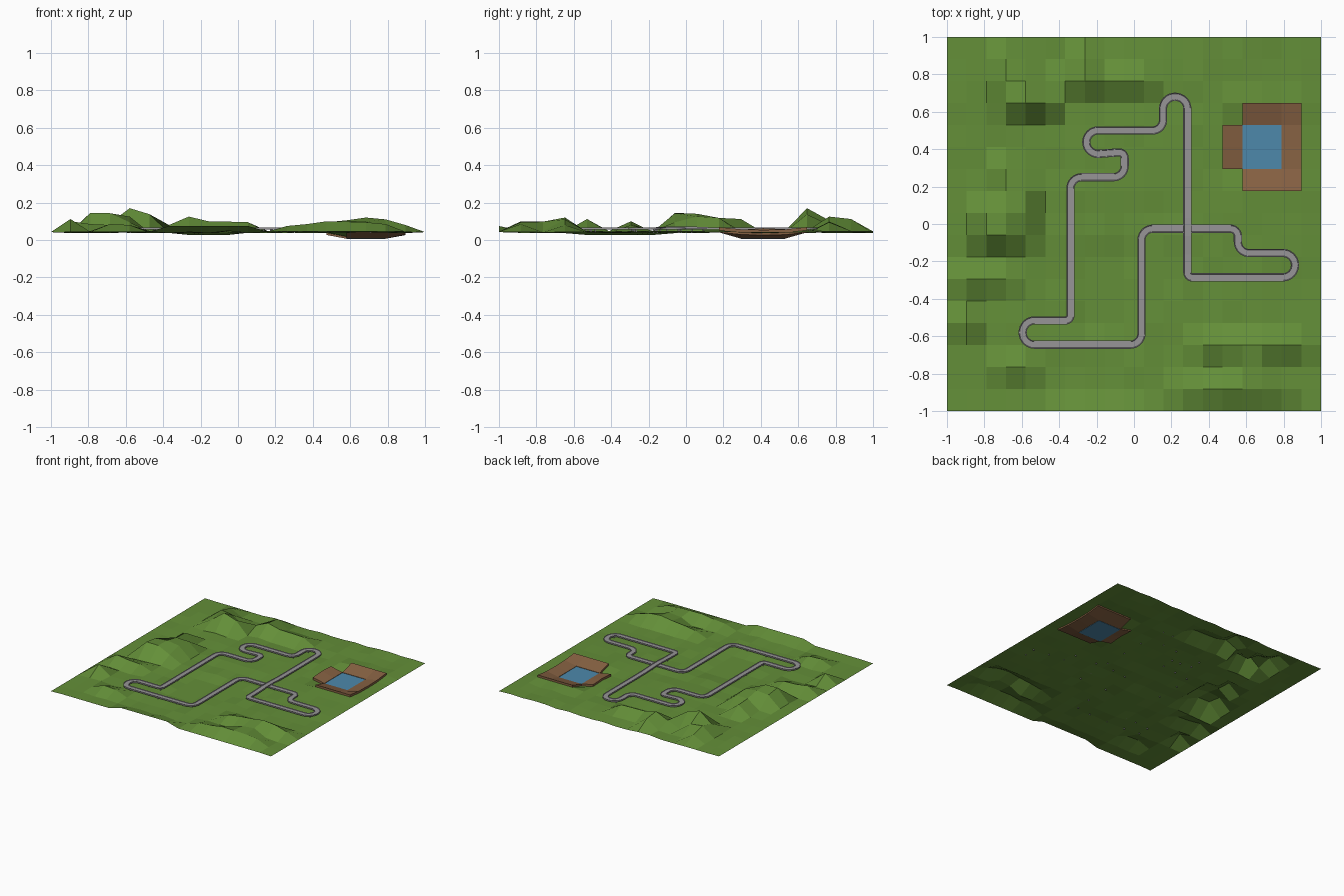
import bpy, bmesh, math, random
from mathutils import Vector

if "Cube" in bpy.data.objects:
    bpy.data.objects.remove(bpy.data.objects["Cube"])

random.seed(4)
NX, NY = 19, 17


def material(name, rgb):
    m = bpy.data.materials.new(name)
    m.diffuse_color = (*rgb, 1)
    m.use_nodes = True
    m.node_tree.nodes["Principled BSDF"].inputs["Base Color"].default_value = m.diffuse_color
    return m


GRASS = material("grass green", (0.127, 0.275, 0.04))
EARTH = material("earth brown", (0.24, 0.12, 0.055))
WATER = material("water blue", (0.075, 0.25, 0.41))
GREY = material("road grey", (0.31, 0.3, 0.31))


def make(name, verts, faces, mat):
    me = bpy.data.meshes.new(name)
    me.from_pydata(verts, [], faces)
    me.materials.append(mat)
    ob = bpy.data.objects.new(name, me)
    bpy.context.collection.objects.link(ob)
    return ob


# Hills as (column, row, height in thousandths), other points are nearly flat
hills = [(4, 14, 170), (5, 14, 138), (3, 14, 90), (3, 15, 120), (4, 15, 105), (7, 15, 125),
         (6, 15, 80), (8, 15, 100), (9, 15, 98), (10, 15, 95), (7, 16, 112), (3, 16, 90),
         (2, 8, 145), (3, 8, 143), (2, 9, 130), (3, 9, 140), (4, 9, 125), (3, 10, 118),
         (4, 10, 118), (3, 11, 112), (4, 8, 95), (1, 4, 112), (1, 6, 100), (2, 6, 85),
         (3, 6, 80), (16, 3, 120), (15, 3, 105), (14, 3, 95), (17, 3, 110), (18, 3, 80),
         (13, 1, 85), (14, 1, 100), (15, 1, 98), (16, 1, 95), (15, 2, 88), (16, 2, 98),
         (17, 1, 85), (3, 2, 85), (4, 2, 80), (13, 3, 80), (12, 1, 75)]
height = {}
for i in range(NX + 1):
    for j in range(NY + 1):
        h = 0.043 + random.uniform(-0.007, 0.006)
        if i in (0, NX):
            h = 0.042
        elif j == 0:
            h = 0.075 if 6 <= i <= 10 else 0.045     # raised front rim
        elif 7 <= i <= 9 and 4 <= j <= 7:
            h = 0.027                                # shallow dip
        if 15 <= i <= 17 and 11 <= j <= 13:
            h = 0.018                                # pond floor
        height[i, j] = h
for i, j, h in hills:
    height[i, j] = h / 1000
for i in (15, 16, 17, 18):
    height[i, 10] = height[i, 14] = 0.052


def point(i, j, dz=0.0):
    return (-1 + 2 * i / NX, -1 + 2 * j / NY, height[i, j] + dz)


def cells_object(name, cells, mat, dz=0.0, thick=0.0):
    """Grid cells of the terrain as flat facets, optionally as a slab."""
    ids, verts, faces = {}, [], []
    for i, j in cells:
        f = []
        for c in ((i, j), (i + 1, j), (i + 1, j + 1), (i, j + 1)):
            if c not in ids:
                ids[c] = len(verts)
                verts.append(point(*c, dz))
            f.append(ids[c])
        faces.append(f)
    ob = make(name, verts, faces, mat)
    if thick:
        bm = bmesh.new()
        bm.from_mesh(ob.data)
        r = bmesh.ops.extrude_face_region(bm, geom=bm.faces[:], use_keep_orig=True)
        bmesh.ops.translate(bm, vec=(0, 0, -thick),
                            verts=[g for g in r["geom"] if isinstance(g, bmesh.types.BMVert)])
        bmesh.ops.recalc_face_normals(bm, faces=bm.faces[:])
        bm.to_mesh(ob.data)
        bm.free()
    return ob


# Terrain, with the pond area cut out and filled by slabs
pond = [(i, j) for i in (15, 16) for j in (11, 12)]
shore = [(i, j) for i in (15, 16, 17) for j in range(10, 14) if (i, j) not in pond]
shore += [(14, 11), (14, 12)]
ground = [(i, j) for i in range(NX) for j in range(NY) if (i, j) not in pond + shore]
cells_object("ground", ground, GRASS)
cells_object("shore", shore, EARTH, 0.017, 0.028)
cells_object("pond_water", pond, WATER, 0.014, 0.027)

# Road centre line: corners with fillet radius
corners = [(0.285, -0.285, 0.025), (0.285, 0.68, 0.064), (0.155, 0.68, 0.064),
           (0.155, 0.5, 0.055), (-0.255, 0.5, 0.063), (-0.255, 0.37, 0.063),
           (-0.05, 0.385, 0.03), (-0.05, 0.25, 0.06), (-0.34, 0.25, 0.06),
           (-0.34, -0.515, 0.025), (-0.595, -0.515, 0.064), (-0.595, -0.645, 0.064),
           (0.04, -0.645, 0.06), (0.04, -0.025, 0.06), (0.555, -0.025, 0.04),
           (0.555, -0.155, 0.06), (0.86, -0.155, 0.064), (0.86, -0.285, 0.064)]


def fillet(a, b, c, r, steps=8):
    u, v = (a - b).normalized(), (c - b).normalized()
    half = u.angle(v) / 2
    centre = b + (u + v).normalized() * r / math.sin(half)
    t = r / math.tan(half)
    p, q = b + u * t - centre, b + v * t - centre
    ang = p.angle(q)
    return [centre + (p * math.sin((1 - k / steps) * ang) + q * math.sin(k / steps * ang)) / math.sin(ang)
            for k in range(steps + 1)]


path, posts = [], []
n = len(corners)
for k in range(n):
    a, b, c = (Vector((*corners[(k + d) % n][:2], 0)) for d in (-1, 0, 1))
    arc = fillet(a, b, c, corners[k][2])
    if path:                                         # points along the straight
        p, q = path[-1], arc[0]
        m = int((q - p).length / 0.1)
        between = [p.lerp(q, s / (m + 1)) for s in range(1, m + 1)]
        path += between
        posts += between[::2]
    path += arc
    posts.append(arc[4])


def road_z(p):
    """Road level, with a slight rise where the upper lane crosses."""
    rise = 0.007 * math.exp(-((p.y + 0.025) / 0.1) ** 2) if abs(p.x - 0.285) < 0.001 else 0
    return 0.064 + rise


# Road swept from a section with low lips on both sides
section = [(-0.022, -0.008), (-0.022, 0.003), (-0.018, 0.003), (-0.016, 0),
           (0.016, 0), (0.018, 0.003), (0.022, 0.003), (0.022, -0.008)]
verts, faces, S, N = [], [], len(section), len(path)
for k, p in enumerate(path):
    t = (path[(k + 1) % N] - path[k - 1]).normalized()
    side = Vector((t.y, -t.x, 0))
    for o, z in section:
        verts.append(p + side * o + Vector((0, 0, road_z(p) + z)))
    for s in range(S):
        k2, s2 = (k + 1) % N, (s + 1) % S
        faces.append((k * S + s, k2 * S + s, k2 * S + s2, k * S + s2))
road = make("road", verts, faces, GREY)
bm = bmesh.new()
bm.from_mesh(road.data)
bmesh.ops.recalc_face_normals(bm, faces=bm.faces[:])
bm.to_mesh(road.data)
bm.free()

# Short supports under the road
bm = bmesh.new()
for p in posts:
    cube = bmesh.ops.create_cube(bm, size=1)["verts"]
    bmesh.ops.scale(bm, vec=(0.008, 0.008, 0.022), verts=cube)
    bmesh.ops.translate(bm, vec=(p.x, p.y, 0.048), verts=cube)
me = bpy.data.meshes.new("road_supports")
bm.to_mesh(me)
bm.free()
me.materials.append(GREY)
bpy.context.collection.objects.link(bpy.data.objects.new("road_supports", me))
